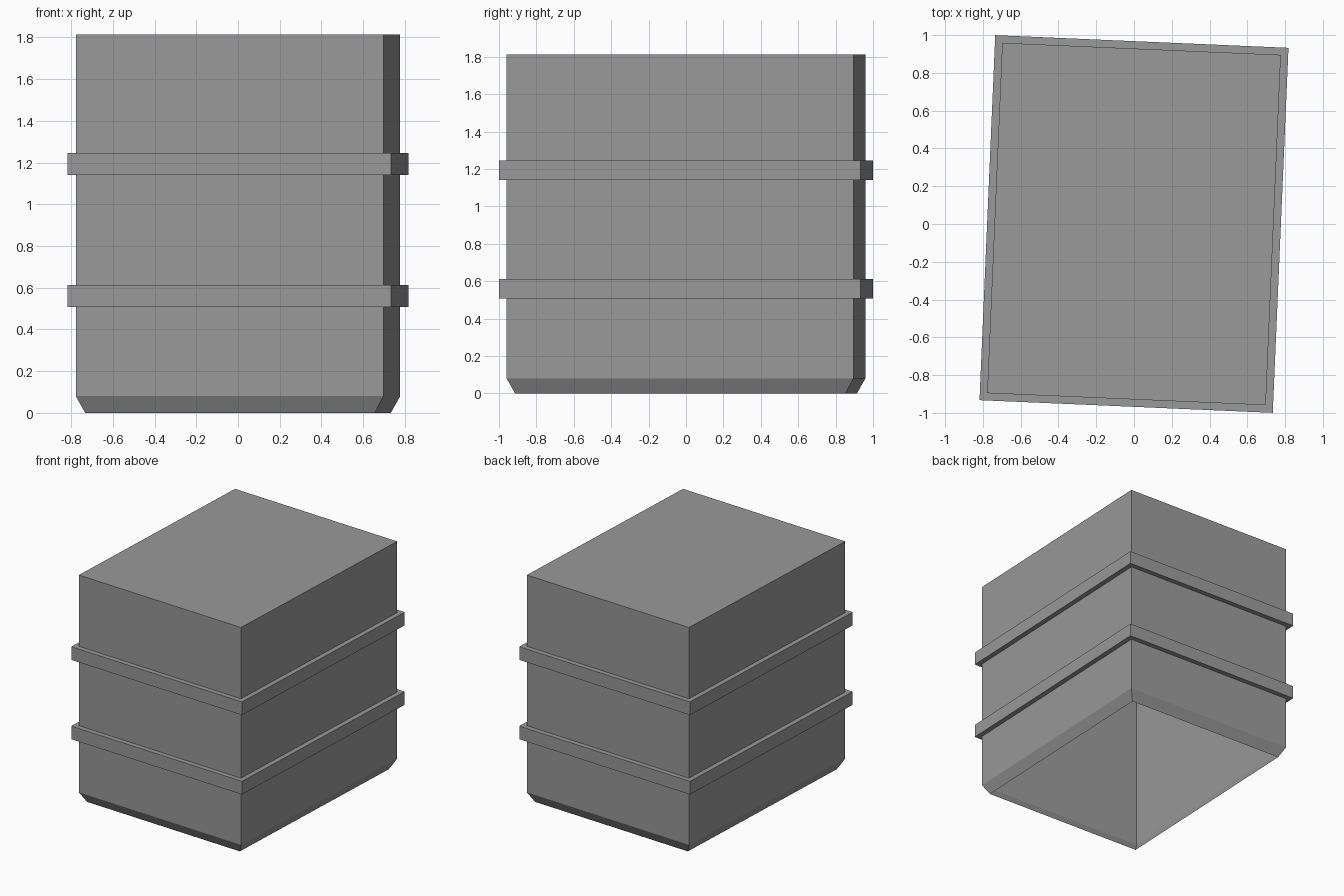
import bpy
import bmesh
from math import radians
from mathutils import Matrix

if "Cube" in bpy.data.objects:
    bpy.data.objects.remove(bpy.data.objects["Cube"], do_unlink=True)

TURN = Matrix.Rotation(radians(-2.47), 4, "Z")
HALF_X, HALF_Y = 0.738, 0.928

grey = bpy.data.materials.new("plain grey")
grey.use_nodes = True
grey.diffuse_color = (0.32, 0.32, 0.32, 1)
grey.node_tree.nodes["Principled BSDF"].inputs["Base Color"].default_value = grey.diffuse_color


def rectangular_shell(name, profile, cap_top=False):
    """Skin rectangles given as (outset from the wall, height), bottom to top."""
    bm = bmesh.new()
    loops = []
    for outset, z in profile:
        x, y = HALF_X + outset, HALF_Y + outset
        corners = ((-x, -y), (x, -y), (x, y), (-x, y))
        loops.append([bm.verts.new(TURN @ Matrix.Translation((cx, cy, z)).translation)
                      for cx, cy in corners])
    for low, high in zip(loops, loops[1:]):
        for i in range(4):
            j = (i + 1) % 4
            bm.faces.new((low[i], low[j], high[j], high[i]))
    if cap_top:
        bm.faces.new(loops[-1])
    mesh = bpy.data.meshes.new(name)
    bm.to_mesh(mesh)
    bm.free()
    mesh.materials.append(grey)
    obj = bpy.data.objects.new(name, mesh)
    bpy.context.collection.objects.link(obj)


# Box body: tapered foot, straight walls, closed top, open underside
rectangular_shell("box_body", [(-0.043, 0), (0, 0.08), (0, 1.813)], cap_top=True)

# Raised bands wrapped around the walls
for name, z in (("lower_band", 0.507), ("upper_band", 1.14)):
    rectangular_shell(name, [(0, z), (0.039, z), (0.039, z + 0.105), (0, z + 0.105)])
